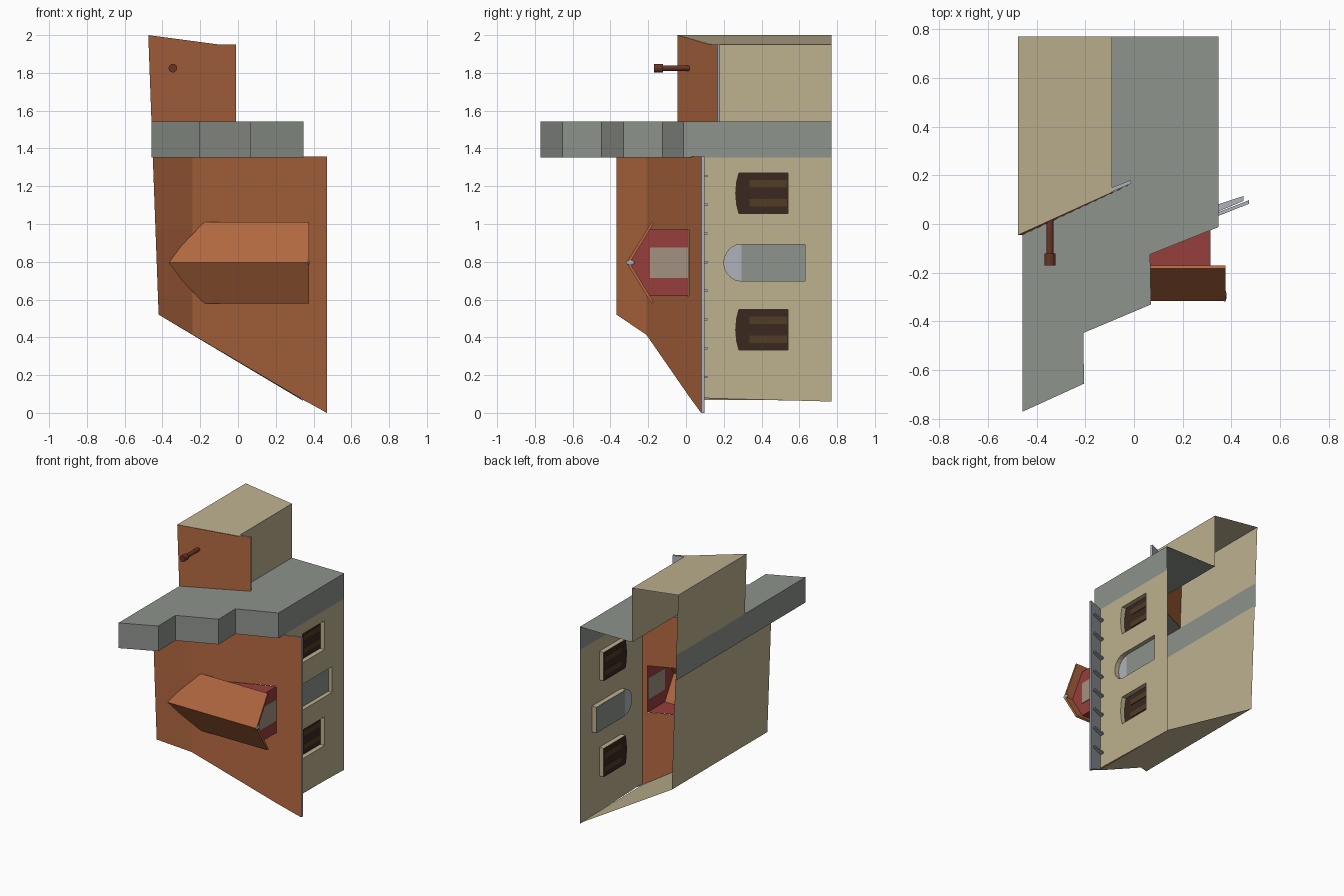
import bpy, bmesh, math
from mathutils import Matrix, Vector

if "Cube" in bpy.data.objects:
    bpy.data.objects.remove(bpy.data.objects["Cube"])

def mat(name, hexcol):
    lin = lambda c: c / 12.92 if c <= 0.04045 else ((c + 0.055) / 1.055) ** 2.4
    m = bpy.data.materials.new(name)
    m.diffuse_color = [lin(int(hexcol[i:i + 2], 16) / 255) for i in (0, 2, 4)] + [1]
    m.use_nodes = True
    m.node_tree.nodes["Principled BSDF"].inputs["Base Color"].default_value = m.diffuse_color
    return m

ORANGE = mat("orange_tile", "B26840")
TAN = mat("tan_plaster", "BDB18F")
GRAY = mat("gray_stone", "8E938C")
PALE = mat("pale_metal", "AFB2BB")
RED = mat("red_wood", "963E3C")
DARK = mat("dark_wood", "3A2820")
PANE = mat("brown_pane", "503C24")
PIPE = mat("pipe_brown", "6A3526")
BEIGE = mat("beige_glass", "A29282")

def mesh(name, verts, faces, m):
    me = bpy.data.meshes.new(name)
    me.from_pydata(verts, [], faces)
    me.materials.append(m)
    ob = bpy.data.objects.new(name, me)
    bpy.context.collection.objects.link(ob)
    return ob

def poly(name, pts, m):
    return mesh(name, pts, [list(range(len(pts)))], m)

def tube(name, a, b, m, closed=True, caps=False):
    """Skin between two matching 3D loops."""
    n = len(a)
    f = [(i, (i + 1) % n, n + (i + 1) % n, n + i) for i in range(n if closed else n - 1)]
    if caps:
        f += [list(range(n))[::-1], list(range(n, 2 * n))]
    return mesh(name, list(a) + list(b), f, m)

def box(name, lo, hi, m):
    loop = lambda z: [(lo[0], lo[1], z), (hi[0], lo[1], z), (hi[0], hi[1], z), (lo[0], hi[1], z)]
    return tube(name, loop(lo[2]), loop(hi[2]), m, caps=True)

BACK, WX = 0.77, 0.343                         # open back, windowed wall
left_x = lambda z: -0.475 + (2 - z) * 0.037    # leaning left wall
floor_z = lambda x: 0.52 - (x + 0.42) * 0.59   # slanted bottom cut
def roof_y(x):
    return 0.08 - (0.47 - x) * 0.408 if x > -0.24 else -0.21 + (x + 0.24) * 0.84

# main roof sheet with an opening under the dormer
cols, rows = [None, -0.24, -0.13, 0.31, 0.47], [None, 0.62, 0.97, 1.357]
v, f = [], []
for c in cols:
    for z in rows:
        zz = z if z else max(0, floor_z(-0.42 if c is None else c))
        x = left_x(zz) if c is None else c
        v.append((x, -0.368 if c is None else roof_y(x), zz))
for i in range(4):
    for j in range(3):
        if (i, j) != (2, 1):
            f.append((i * 4 + j, i * 4 + 4 + j, i * 4 + 5 + j, i * 4 + j + 1))
mesh("main_roof", v, f, ORANGE)

# left wall and slanted floor
xl = left_x(0.52)
poly("left_wall", [(xl, BACK, 0.52), (xl, -0.368, 0.52),
                   (left_x(1.36), -0.368, 1.36), (left_x(1.36), BACK, 1.36)], TAN)
poly("floor", [(xl, -0.368, 0.52), (xl, BACK, 0.52), (WX, BACK, 0.065),
               (WX, 0.03, 0.07), (-0.24, -0.21, 0.414)], TAN)

# window and door outlines in the y-z plane, arches pointing to the roof
def arch(zc, half, y_spring, rise, y_end):
    pts = [(y_end, zc - half)]
    for i in range(11):
        t = math.pi * i / 10
        pts.append((y_spring - rise * math.sin(t), zc - half * math.cos(t)))
    return pts + [(y_end, zc + half)]

def flat_arch(zc):
    return [(0.54, zc - 0.108), (0.28, zc - 0.108), (0.268, zc - 0.06), (0.263, zc),
            (0.268, zc + 0.06), (0.28, zc + 0.108), (0.54, zc + 0.108)]

openings = {"lower_window": flat_arch(0.44), "door": arch(0.795, 0.097, 0.293, 0.093, 0.63),
            "upper_window": flat_arch(1.163)}

# right wall with cut openings
bm = bmesh.new()
outline = [(0.03, 0.08), (BACK, 0.06), (BACK, 1.37), (0.03, 1.36)]
for loop in [outline] + list(openings.values()):
    vs = [bm.verts.new((WX, y, z)) for y, z in loop]
    for i, a in enumerate(vs):
        bm.edges.new((a, vs[(i + 1) % len(vs)]))
bmesh.ops.triangle_fill(bm, edges=bm.edges[:], use_beauty=True, normal=Vector((1, 0, 0)))
me = bpy.data.meshes.new("right_wall")
bm.to_mesh(me)
bm.free()
me.materials.append(TAN)
bpy.context.collection.objects.link(bpy.data.objects.new("right_wall", me))

# recessed reveals and fillings
IN = WX - 0.035
for name, loop in openings.items():
    at = lambda x: [(x, y, z) for y, z in loop]
    tube(name + "_reveal", at(IN), at(WX), TAN)
    poly(name + "_panel", at(IN), PALE if name == "door" else DARK)
    zc = (loop[0][1] + loop[-1][1]) / 2
    if name == "door":
        box("door_leaf", (IN - 0.004, 0.293, zc - 0.096), (IN + 0.005, 0.63, zc + 0.096), GRAY)
    else:
        for s in (-1, 1):
            box(name + "_pane", (IN - 0.003, 0.335, zc + s * 0.05 - 0.02),
                (IN + 0.004, 0.535, zc + s * 0.05 + 0.02), PANE)

# eave soffit with brackets
sof = [(WX, 0.032), (0.472, 0.083), (0.472, 0.098), (WX, 0.047)]
tube("eave_soffit", [(x, y, max(0, floor_z(x))) for x, y in sof],
     [(x, y, 1.357) for x, y in sof], PALE, caps=True)
brk = [(WX, 0.05), (0.45, 0.095), (0.45, 0.115), (WX, 0.08)]
for i in range(8):
    z = 0.19 + 0.152 * i
    tube("eave_bracket", [(x, y, z - 0.006) for x, y in brk],
         [(x, y, z + 0.006) for x, y in brk], PALE, caps=True)

# stepped gray fire wall
Z0, Z1 = 1.352, 1.542
steps = [(-0.457, -0.77), (-0.205, -0.655), (-0.208, -0.447), (0.07, -0.33),
         (0.066, -0.125), (0.346, -0.013)]
rim = [(-0.457, BACK)] + steps + [(0.346, BACK)]
tube("fire_wall_sides", [(x, y, Z0) for x, y in rim], [(x, y, Z1) for x, y in rim], GRAY, closed=False)
poly("fire_wall_top", [(x, y, Z1) for x, y in steps + [(0.346, BACK), (-0.09, BACK), (-0.09, 0.135),
                                                      (-0.457, -0.04)]], GRAY)
poly("fire_wall_underside", [(x, y, Z0) for x, y in steps + [(0.346, 0.03), (-0.24, -0.21),
                                                            (-0.45, -0.368)]][::-1], GRAY)

# upper block: roof, walls, sloped top, soffit
x1, x2 = left_x(Z1), left_x(2)
poly("upper_roof", [(x1, -0.045, Z1), (-0.01, 0.165, Z1), (-0.01, 0.165, 1.95),
                    (-0.1, 0.125, 1.95), (x2, -0.045, 2)], ORANGE)
poly("upper_left_wall", [(x1, BACK, Z1), (x1, -0.045, Z1), (x2, -0.045, 2), (x2, BACK, 2)], TAN)
poly("upper_right_wall", [(-0.09, 0.13, Z1), (-0.09, BACK, Z1), (-0.09, BACK, 1.95), (-0.09, 0.13, 1.95)], TAN)
poly("upper_top", [(x2, -0.045, 2), (-0.09, 0.13, 1.95), (-0.09, BACK, 1.95), (x2, BACK, 2)], TAN)
sof = [(-0.09, 0.133), (-0.01, 0.167), (-0.015, 0.18), (-0.09, 0.15)]
tube("upper_soffit", [(x, y, Z1) for x, y in sof], [(x, y, 1.95) for x, y in sof], PALE, caps=True)

# chimney pipe
def cyl(name, r, y0, y1, loc, m, n=12):
    ring = lambda y: [(loc[0] + r * math.cos(2 * math.pi * i / n), y,
                       loc[1] + r * math.sin(2 * math.pi * i / n)) for i in range(n)]
    return tube(name, ring(y0), ring(y1), m, caps=True)
cyl("pipe_shaft", 0.015, -0.13, 0.03, (-0.345, 1.825), PIPE)
cyl("pipe_cap", 0.023, -0.17, -0.122, (-0.345, 1.825), PIPE)

# dormer: two roof slabs, red body, window, ornament
ZC = 0.795
for s in (-1, 1):
    a = [(-0.385, -0.316, ZC), (-0.18, -0.183, ZC + s * 0.215),
         (-0.18, -0.171, ZC + s * 0.208), (-0.36, -0.297, ZC)]
    tube("dormer_roof", a, [(0.375, y, z) for _, y, z in a], ORANGE, caps=True)
    z = ZC + s * 0.175
    poly("dormer_side", [(0.31, 0.013, z), (0.31, -0.195, z), (-0.2, -0.195, z)], RED)
poly("dormer_front", [(0.31, y, ZC + d) for y, d in
                      [(0.013, -0.175), (0.013, 0.175), (-0.195, 0.175), (-0.3, 0), (-0.195, -0.175)]], RED)
box("dormer_window", (0.306, -0.19, ZC - 0.08), (0.314, 0.01, ZC + 0.08), BEIGE)
bm = bmesh.new()
bmesh.ops.create_uvsphere(bm, u_segments=12, v_segments=6, radius=1,
                          matrix=Matrix.Translation((0.372, -0.295, ZC)) @ Matrix.Diagonal((0.008, 0.024, 0.013, 1)))
me = bpy.data.meshes.new("dormer_ornament")
bm.to_mesh(me)
bm.free()
me.materials.append(PALE)
bpy.context.collection.objects.link(bpy.data.objects.new("dormer_ornament", me))
